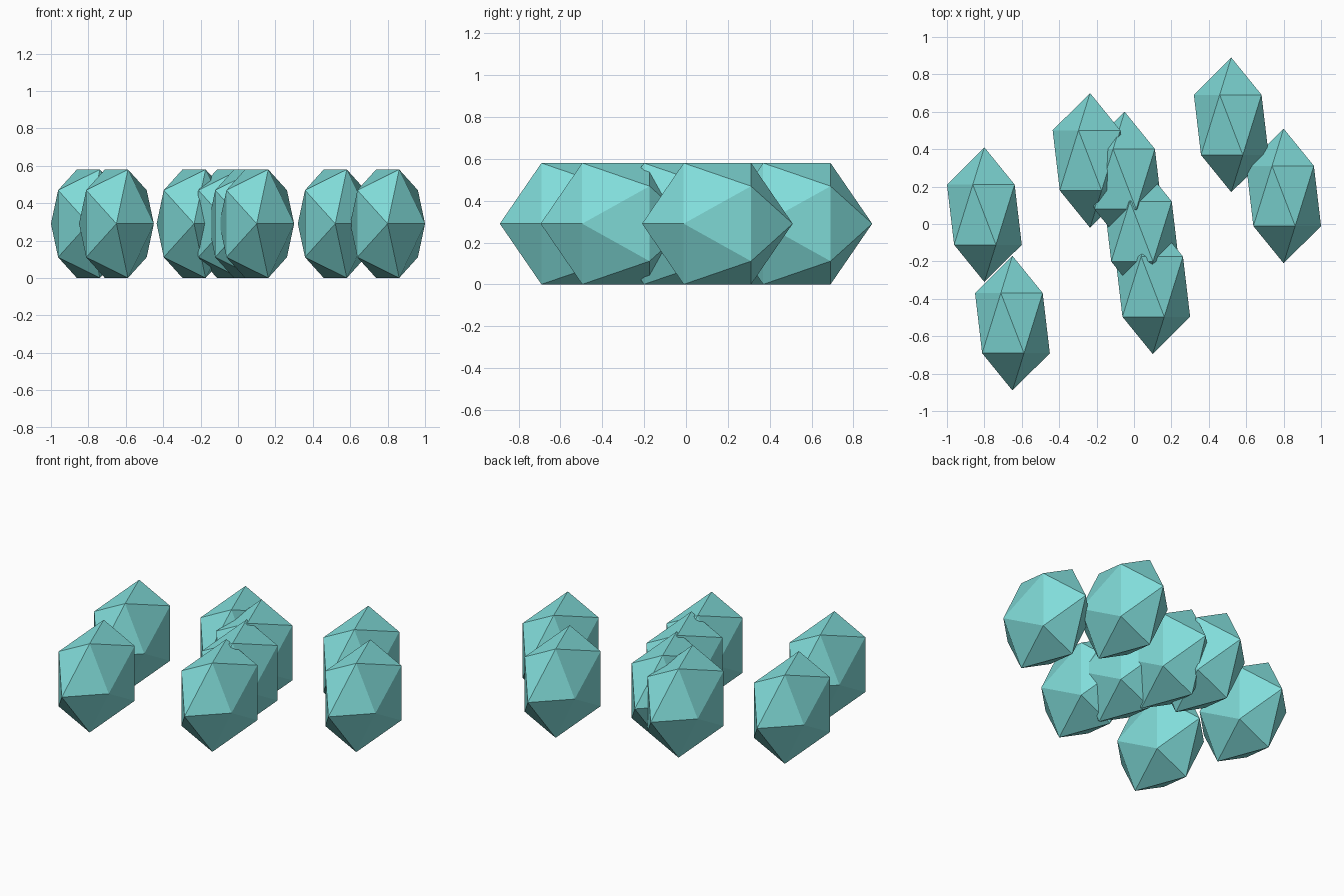
import bpy, bmesh, math
from mathutils import Matrix

if "Cube" in bpy.data.objects:
    bpy.data.objects.remove(bpy.data.objects["Cube"])

teal = bpy.data.materials.new("teal")
teal.diffuse_color = (0.22, 0.72, 0.70, 1)
teal.use_nodes = True
teal.node_tree.nodes["Principled BSDF"].inputs["Base Color"].default_value = teal.diffuse_color

# Stone shape: flat-faced icosahedron, poles turned along y, then stretched
HALF_X, HALF_Y, HEIGHT = 0.2236, 0.36, 0.58
HALF_Z = HEIGHT / 2 / 0.8507

bm = bmesh.new()
bmesh.ops.create_icosphere(bm, subdivisions=1, radius=1)
bmesh.ops.transform(bm, matrix=Matrix.Rotation(math.pi / 2, 4, 'X'), verts=bm.verts)
bmesh.ops.scale(bm, vec=(HALF_X, HALF_Y, HALF_Z), verts=bm.verts)
stone_mesh = bpy.data.meshes.new("stone")
bm.to_mesh(stone_mesh)
bm.free()
stone_mesh.materials.append(teal)

# Scattered stones, all resting on the ground
spots = [(-0.80, 0.05), (-0.65, -0.53), (-0.235, 0.34), (-0.05, 0.24),
         (0.04, -0.04), (0.10, -0.335), (0.52, 0.53), (0.80, 0.15)]
for i, (x, y) in enumerate(spots, 1):
    stone = bpy.data.objects.new(f"stone_{i}", stone_mesh)
    stone.location = (x, y, HEIGHT / 2)
    bpy.context.collection.objects.link(stone)
